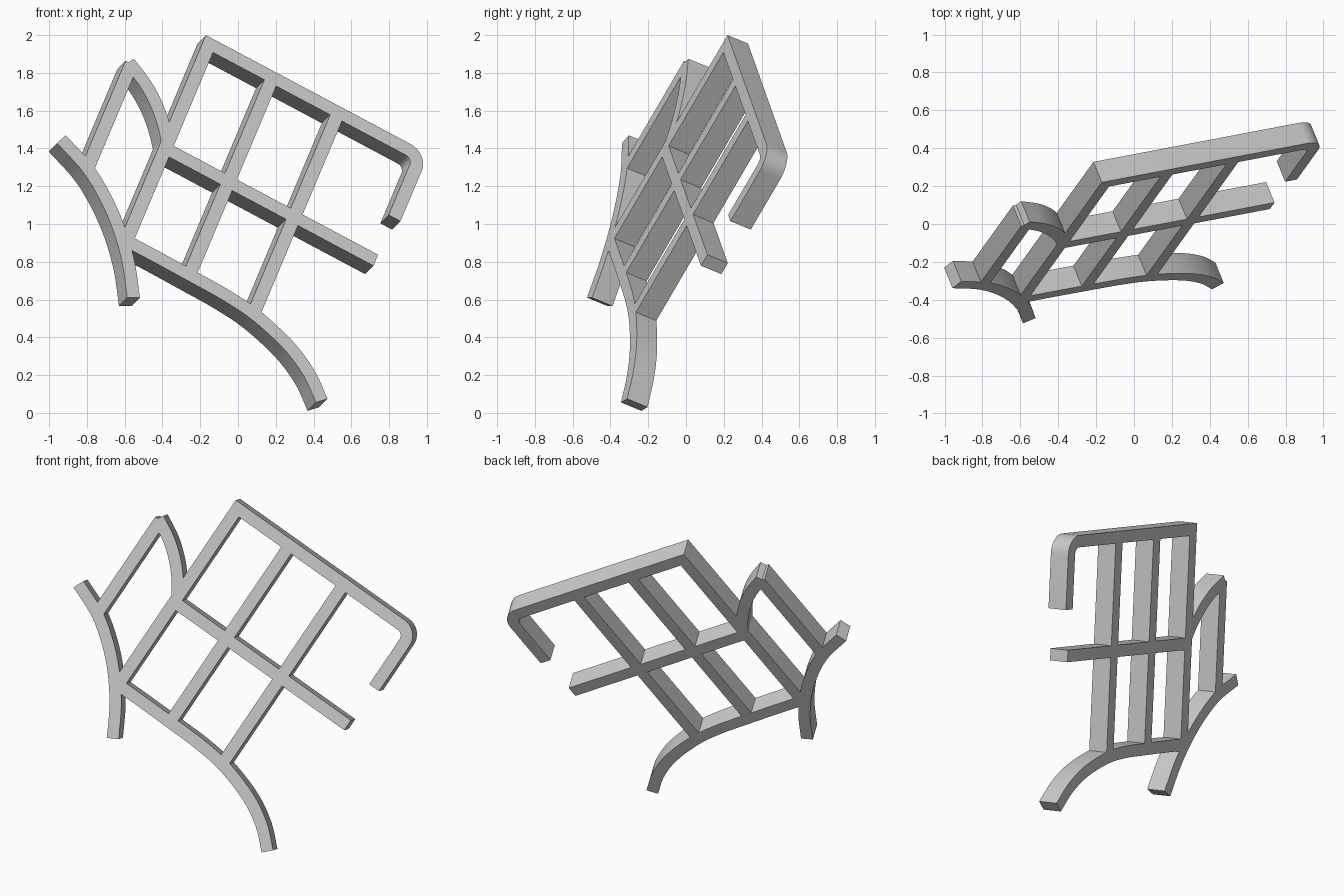
import bpy, bmesh, math
from mathutils import Vector

cube = bpy.data.objects.get("Cube")
if cube:
    bpy.data.objects.remove(cube, do_unlink=True)

# Tilted plane of the lattice: origin at its top left corner
ORIGIN = Vector((-0.17, 0.22, 2.0))
RIGHT = Vector((0.87, 0.165, -0.463)).normalized()
UP = Vector((0.342, 0.475, 0.811))
UP = (UP - RIGHT * UP.dot(RIGHT)).normalized()
BACK = -RIGHT.cross(UP)
DEPTH = 0.125
WIDTH = 0.072

grey = bpy.data.materials.new("light_grey")
grey.use_nodes = True
grey.diffuse_color = (0.6, 0.6, 0.6, 1)
grey.node_tree.nodes["Principled BSDF"].inputs["Base Color"].default_value = grey.diffuse_color


def smooth_path(points, steps=6):
    """Catmull-Rom curve through the points."""
    p = [Vector(q) for q in points]
    p = [2 * p[0] - p[1]] + p + [2 * p[-1] - p[-2]]
    out = []
    for a, b, c, d in zip(p, p[1:], p[2:], p[3:]):
        for i in range(steps):
            t = i / steps
            out.append(0.5 * (2 * b + (c - a) * t + (2 * a - 5 * b + 4 * c - d) * t**2
                              + (3 * b - a - 3 * c + d) * t**3))
    return out + [p[-2]]


def bar(name, points, width=WIDTH):
    """Flat bar of constant width along a path in the tilted plane."""
    path = [Vector(q) for q in points]
    bm = bmesh.new()
    sections = []
    for i, p in enumerate(path):
        before = (p - path[i - 1]).normalized() if i else None
        after = (path[i + 1] - p).normalized() if i < len(path) - 1 else None
        before, after = before or after, after or before
        along = (before + after).normalized()
        side = Vector((-along.y, along.x)) * (width / 2 / along.dot(before))
        ring = []
        for sign, depth in ((1, 0), (-1, 0), (-1, DEPTH), (1, DEPTH)):
            q = p + side * sign
            ring.append(bm.verts.new(ORIGIN + RIGHT * q.x + UP * q.y + BACK * depth))
        sections.append(ring)
    for a, b in zip(sections, sections[1:]):
        for k in range(4):
            n = (k + 1) % 4
            bm.faces.new((a[k], a[n], b[n], b[k]))
    bm.faces.new(sections[0])
    bm.faces.new(sections[-1])
    bmesh.ops.recalc_face_normals(bm, faces=bm.faces)
    mesh = bpy.data.meshes.new(name)
    bm.to_mesh(mesh)
    bm.free()
    mesh.materials.append(grey)
    obj = bpy.data.objects.new(name, mesh)
    bpy.context.collection.objects.link(obj)
    bpy.ops.object.select_all(action='DESELECT')
    obj.select_set(True)
    bpy.context.view_layer.objects.active = obj
    bpy.ops.object.shade_smooth_by_angle(angle=math.radians(30))


# Top rail with rounded hook at the right end
half = WIDTH / 2
hook = [(0, -half)]
for i in range(9):
    a = math.radians(90 - i * 90 / 8)
    hook.append((1.245 + 0.075 * math.cos(a), -half - 0.075 + 0.075 * math.sin(a)))
bar("top_rail_hook", hook + [(1.32, -0.44)])

# Uprights of the main grid
bar("left_upright", [(half, 0), (half, -1.33)])
bar("middle_upright", [(0.42, -half), (0.42, -1.32)])
bar("right_upright", [(0.82, -half), (0.82, -1.34)])

# Middle rail, running free past the right upright
bar("middle_rail", [(half, -0.718), (1.315, -0.718)])

# Bottom rail, sweeping down at the right end
bar("bottom_rail", smooth_path([(0, -1.322), (0.22, -1.322), (0.45, -1.325), (0.65, -1.33),
                                (0.84, -1.353), (1.06, -1.42), (1.22, -1.51), (1.34, -1.62)]))

# Side frame: curved brace, short upright and curved top
bar("curved_brace", smooth_path([(-0.5, -0.965), (-0.31, -1.045), (-0.16, -1.15),
                                 (-0.03, -1.275), (0.09, -1.43), (0.19, -1.605)]))
bar("side_upright", [(-0.309, -1.045), (-0.309, -0.365)])
bar("side_curved_top", smooth_path([(-0.325, -0.362), (-0.2, -0.43), (-0.1, -0.51),
                                    (-0.02, -0.6), (0.035, -0.68)]))
